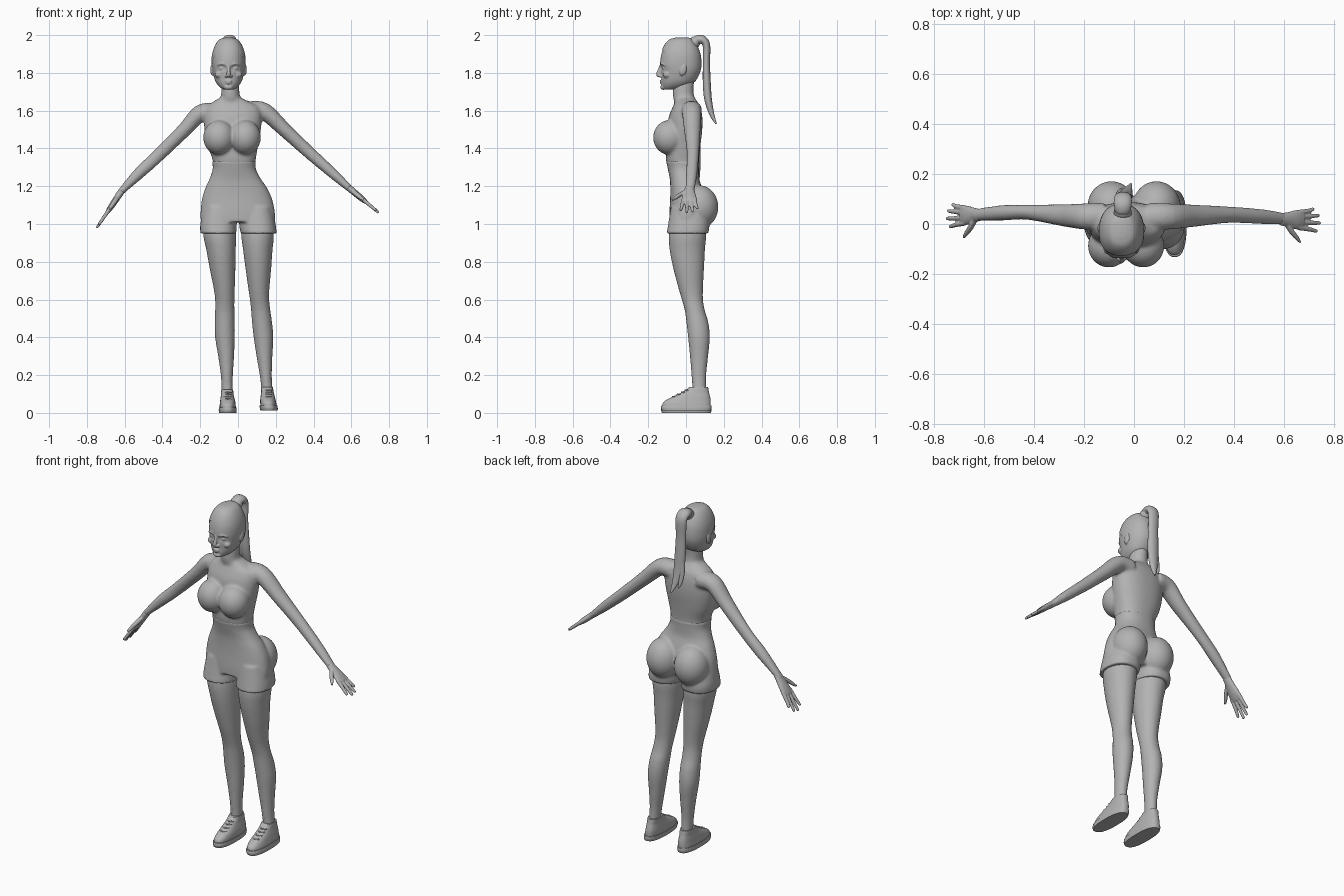
import bpy, bmesh, math
from mathutils import Vector, Matrix

grey = bpy.data.materials.new("plain_grey")
grey.diffuse_color = (0.45, 0.45, 0.45, 1)


def spline(pts, n):
    """Smooth interpolation through tuples of any length."""
    out = []
    for i in range(len(pts) - 1):
        p0, p1, p2 = pts[max(i - 1, 0)], pts[i], pts[i + 1]
        p3 = pts[min(i + 2, len(pts) - 1)]
        for k in range(n):
            t = k / n
            out.append([0.5 * (2 * b + (c - a) * t + (2 * a - 5 * b + 4 * c - d) * t * t
                               + (3 * b - a - 3 * c + d) * t ** 3)
                        for a, b, c, d in zip(p0, p1, p2, p3)])
    return out + [list(pts[-1])]


def skin_rings(bm, rings):
    rows = [[bm.verts.new(p) for p in r] for r in rings]
    n = len(rows[0])
    for a, b in zip(rows, rows[1:]):
        for i in range(n):
            bm.faces.new((a[i], a[(i + 1) % n], b[(i + 1) % n], b[i]))
    bm.faces.new(rows[0][::-1])
    bm.faces.new(rows[-1])


def loft(bm, secs, e=2.3, n=48, sub=5):
    """Stacked level rings: (z, x min, x max, y front, y back)."""
    rings = []
    for z, x0, x1, y0, y1 in spline(secs, sub):
        ring = []
        for i in range(n):
            c, s = math.cos(math.tau * i / n), math.sin(math.tau * i / n)
            ring.append(((x0 + x1) / 2 + (x1 - x0) / 2 * math.copysign(abs(c) ** (2 / e), c),
                         (y0 + y1) / 2 + (y1 - y0) / 2 * math.copysign(abs(s) ** (2 / e), s), z))
        rings.append(ring)
    skin_rings(bm, rings)


def tube(bm, pts, u=(0, 1, 0), n=20, sub=5):
    """Swept ellipse: (x, y, z, radius along u, radius across)."""
    s, u, rings = spline(pts, sub), Vector(u), []
    for i, p in enumerate(s):
        t = Vector(s[min(i + 1, len(s) - 1)][:3]) - Vector(s[max(i - 1, 0)][:3])
        v = t.cross(u).normalized()
        rings.append([Vector(p[:3]) + u * p[3] * math.cos(math.tau * k / n)
                      + v * p[4] * math.sin(math.tau * k / n) for k in range(n)])
    skin_rings(bm, rings)


def blob(bm, c, r, tilt=0):
    m = Matrix.Translation(c) @ Matrix.Rotation(tilt, 4, 'X') @ Matrix.Diagonal((*r, 1))
    bmesh.ops.create_uvsphere(bm, u_segments=32, v_segments=20, radius=1, matrix=m)


def finish(name, bm, voxel=0, smooth=0):
    bmesh.ops.recalc_face_normals(bm, faces=bm.faces)
    me = bpy.data.meshes.new(name)
    bm.to_mesh(me)
    bm.free()
    me.materials.append(grey)
    me.shade_smooth()
    me.set_sharp_from_angle(angle=math.radians(45))
    ob = bpy.data.objects.new(name, me)
    bpy.context.collection.objects.link(ob)
    if voxel:  # fuse overlapping volumes into one soft surface
        m = ob.modifiers.new("fuse", 'REMESH')
        m.mode, m.voxel_size, m.use_smooth_shade = 'VOXEL', voxel, True
        m = ob.modifiers.new("soften", 'SMOOTH')
        m.factor, m.iterations = 0.5, smooth


def other_side(secs, lift=0):
    """Mirror left-leg sections; the right leg stands further out lower down."""
    out = []
    for z, x0, x1, y0, y1 in secs:
        s = 0.11 * max(0, 1 - z)
        out.append((z + lift, s - x1, s - x0, y0, y1))
    return out


# Body: torso, neck, bust, arms, legs
body = bmesh.new()
loft(body, [(1.25, -.12, .08, -.07, .055), (1.30, -.129, .089, -.095, .066),
            (1.35, -.137, .095, -.107, .069), (1.42, -.165, .107, -.105, .077),
            (1.50, -.178, .121, -.10, .086), (1.57, -.178, .125, -.09, .086),
            (1.62, -.165, .112, -.07, .076), (1.645, -.135, .065, -.06, .062),
            (1.67, -.092, .012, -.06, .045)])
loft(body, [(1.60, -.12, .05, -.05, .06), (1.65, -.1, .025, -.063, .052),
            (1.68, -.09, .01, -.069, .042), (1.72, -.088, .006, -.068, .04),
            (1.77, -.085, .0, -.06, .045)], e=2)
for x in (-.1, .037):
    blob(body, (x, -.087, 1.458), (.084, .087, .092))
arms = [[(-.12, .03, 1.59, .055, .05), (-.2, .03, 1.585, .052, .046), (-.285, .035, 1.497, .044, .038),
         (-.425, .047, 1.36, .03, .034), (-.52, .045, 1.272, .031, .031), (-.62, .038, 1.17, .025, .018),
         (-.64, .036, 1.14, .025, .016)],
        [(.06, .03, 1.6, .055, .05), (.14, .03, 1.595, .052, .046), (.245, .033, 1.5, .044, .038),
         (.375, .037, 1.38, .033, .033), (.505, .03, 1.265, .03, .027), (.59, .022, 1.188, .025, .018),
         (.612, .02, 1.17, .025, .016)]]
for a in arms:
    tube(body, a, n=28)
leg = [(1.05, -.17, -.018, -.07, .09), (.95, -.184, -.011, -.091, .106), (.86, -.167, -.012, -.086, .1),
       (.76, -.149, -.014, -.066, .095), (.66, -.129, -.017, -.04, .09), (.6, -.121, -.019, -.022, .09),
       (.54, -.121, -.019, -.006, .1), (.48, -.123, -.017, .002, .118), (.4, -.121, -.017, .011, .126),
       (.3, -.105, -.021, .021, .117), (.2, -.091, -.027, .029, .107), (.13, -.087, -.028, .033, .107),
       (.06, -.085, -.03, .03, .11)]
loft(body, leg, e=2)
loft(body, other_side(leg), e=2)
finish("body", body, .008, 5)

# Hands: palm, four fingers, thumb
for name, w, tip, yc in (("left_hand", (-.615, 1.175), (-.748, .98), .03),
                         ("right_hand", (.585, 1.193), (.745, 1.06), .012)):
    bm = bmesh.new()
    w, d = Vector((w[0], 0, w[1])), Vector((tip[0] - w[0], 0, tip[1] - w[1]))

    def at(t, y):
        p = w + d * t
        return (p.x, yc + y, p.z)

    tube(bm, [(*at(0, .006), .024, .018), (*at(.2, .006), .03, .017), (*at(.4, .005), .039, .016),
              (*at(.56, .006), .037, .012)])
    for y, spread, end in ((-.026, -.04, .92), (-.006, -.008, 1), (.015, .022, .97), (.034, .047, .84)):
        tube(bm, [(*at(.45, y), .011, .011), (*at(.72, (y + spread) / 2), .0095, .0095),
                  (*at(end - .03, spread), .0075, .0075), (*at(end, spread), .004, .004)], n=12)
    tube(bm, [(*at(.12, -.005), .014, .012), (*at(.28, -.042), .014, .013),
              (*at(.42, -.068), .011, .01), (*at(.5, -.085), .006, .006)], n=12)
    finish(name, bm, .004, 2)

# Shorts: pelvis, buttocks, short legs
bm = bmesh.new()
loft(bm, [(1.335, -.137, .095, -.106, .07), (1.29, -.134, .095, -.096, .068),
          (1.24, -.15, .12, -.086, .07), (1.19, -.173, .154, -.083, .085),
          (1.13, -.191, .181, -.084, .1), (1.06, -.198, .195, -.088, .1),
          (1.01, -.197, .195, -.088, .09)])
short = [(1.09, -.18, -.01, -.08, .1), (1.0, -.199, -.007, -.094, .122), (.95, -.199, -.009, -.102, .118)]
loft(bm, short)
loft(bm, other_side(short))
for x in (-.09, .09):
    blob(bm, (x, .07, 1.09), (.096, .101, .115))
finish("shorts", bm, .007, 4)

# Head: skull with eye sockets, then face features
HX = -.05
skull = [(1.983, .015, -.05, .01), (1.972, .045, -.085, .035), (1.945, .068, -.112, .056),
         (1.9, .083, -.13, .073), (1.85, .087, -.137, .078), (1.81, .084, -.132, .073),
         (1.77, .075, -.13, .055), (1.745, .064, -.13, .035), (1.725, .047, -.127, 0),
         (1.712, .028, -.118, -.05)]


def skull_loft(bm, g):
    loft(bm, [(z + g * (z > 1.96), HX - w - g, HX + w + g, f - g, b + g) for z, w, f, b in skull], e=2.2, n=80)


bm = bmesh.new()
skull_loft(bm, 0)
for v in bm.verts:
    if v.co.y < -.06:
        dx, dz = (abs(v.co.x - HX) - .034) / .018, (v.co.z - 1.826) / .012
        v.co.y += .014 * math.exp(-dx * dx - dz * dz)
tube(bm, [(HX, -.128, 1.845, .008, .01), (HX, -.137, 1.82, .008, .01), (HX, -.146, 1.795, .011, .012),
          (HX, -.142, 1.779, .01, .009)], u=(1, 0, 0))
blob(bm, (HX, -.12, 1.724), (.024, .016, .014))
blob(bm, (HX, -.131, 1.7575), (.019, .009, .005))
blob(bm, (HX, -.13, 1.747), (.016, .009, .0055))
for s in (-1, 1):
    blob(bm, (HX + s * .012, -.137, 1.783), (.009, .011, .007))
    blob(bm, (HX + s * .034, -.113, 1.824), (.017, .013, .009))
    blob(bm, (HX + s * .05, -.1, 1.79), (.022, .022, .018))
    tube(bm, [(HX + s * .014, -.132, 1.842, .004, .005), (HX + s * .036, -.13, 1.849, .005, .005),
              (HX + s * .058, -.114, 1.842, .004, .005)], u=(0, 0, 1), n=12)
    blob(bm, (HX + s * .087, -.016, 1.817), (.009, .019, .032), -.2)
finish("head", bm, .0045, 2)

# Pulled-back hair cap, cut along the hairline
bm = bmesh.new()
skull_loft(bm, .004)
bmesh.ops.bisect_plane(bm, geom=bm.verts[:] + bm.edges[:] + bm.faces[:], plane_co=(0, -.12, 1.915),
                       plane_no=(0, 1, 1), clear_inner=True)
finish("hair_cap", bm)

# Ponytail with a split tip, and its tie
bm = bmesh.new()
tube(bm, [(-.045, .035, 1.945, .026, .022), (-.045, .055, 1.972, .032, .024), (-.045, .085, 1.976, .036, .023),
          (-.044, .108, 1.945, .034, .02), (-.043, .108, 1.85, .031, .019), (-.04, .11, 1.75, .033, .021),
          (-.035, .117, 1.66, .03, .02), (-.025, .137, 1.58, .018, .013), (-.012, .16, 1.53, .004, .004)],
     u=(1, 0, 0), n=24)
tube(bm, [(-.05, .112, 1.72, .02, .016), (-.055, .118, 1.65, .018, .014), (-.055, .13, 1.59, .011, .01),
          (-.05, .142, 1.56, .003, .003)], u=(1, 0, 0))
finish("ponytail", bm)
bm = bmesh.new()
tube(bm, [(-.045, .04, 1.95, .034, .029), (-.045, .047, 1.963, .036, .03), (-.045, .056, 1.972, .034, .028)],
     u=(1, 0, 0), n=24)
finish("hair_tie", bm)

# Shoes: upper, sole, collar, laces
upper = [(.02, -.098, -.012, -.124, .13), (.04, -.097, -.012, -.122, .131), (.058, -.095, -.014, -.102, .13),
         (.075, -.093, -.018, -.068, .127), (.095, -.09, -.023, -.027, .122), (.113, -.089, -.025, .004, .119),
         (.125, -.088, -.026, .018, .117)]
sole = [(0, -.1, -.009, -.127, .131), (.014, -.102, -.007, -.132, .135), (.028, -.101, -.008, -.13, .134)]
for side, lift in (("left", 0), ("right", .012)):
    for part, secs in (("upper", upper), ("sole", sole)):
        bm = bmesh.new()
        loft(bm, other_side(secs, lift) if lift else secs, e=2.5)
        finish(side + "_shoe_" + part, bm)
    bm = bmesh.new()
    cx = .159 if lift else -.055
    for y, z in ((-.07, .074), (-.045, .086), (-.022, .098), (-.004, .109)):
        tube(bm, [(cx - .022, y + .012, z + lift - .002, .005, .004), (cx, y, z + lift, .005, .004),
                  (cx + .022, y + .012, z + lift - .002, .005, .004)], n=10)
    finish(side + "_laces", bm)
